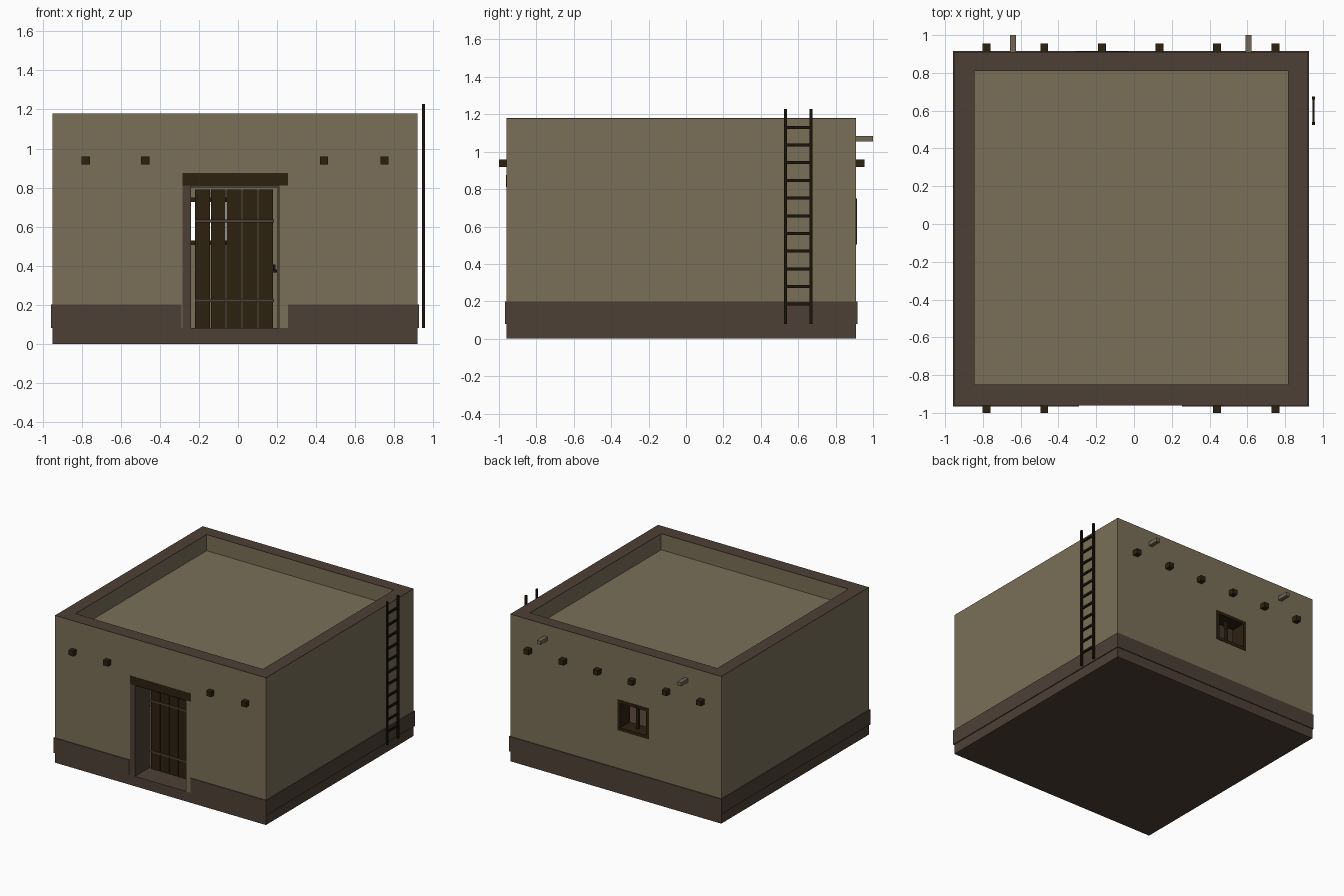
import bpy, bmesh
from mathutils import Vector

if "Cube" in bpy.data.objects:
    bpy.data.objects.remove(bpy.data.objects["Cube"])


def material(name, rgb):
    m = bpy.data.materials.new(name)
    m.diffuse_color = (*rgb, 1)
    m.use_nodes = True
    m.node_tree.nodes["Principled BSDF"].inputs["Base Color"].default_value = m.diffuse_color
    return m


TAN = material("tan plaster", (0.195, 0.160, 0.098))
BROWN = material("brown mud", (0.076, 0.051, 0.037))
WOOD = material("dark wood", (0.026, 0.015, 0.005))
POLE = material("blackened wood", (0.0105, 0.007, 0.003))
SPOUT = material("grey clay", (0.165, 0.135, 0.090))


def boxes(name, mat, ranges):
    """One object made of boxes, each (x0, x1, y0, y1, z0, z1)."""
    bm = bmesh.new()
    for x0, x1, y0, y1, z0, z1 in ranges:
        vs = bmesh.ops.create_cube(bm, size=1)["verts"]
        for v in vs:
            v.co = Vector(((x0 + x1) / 2 + v.co.x * (x1 - x0),
                           (y0 + y1) / 2 + v.co.y * (y1 - y0),
                           (z0 + z1) / 2 + v.co.z * (z1 - z0)))
    me = bpy.data.meshes.new(name)
    bm.to_mesh(me)
    bm.free()
    me.materials.append(mat)
    ob = bpy.data.objects.new(name, me)
    bpy.context.collection.objects.link(ob)
    return ob


def cut(ob, *ranges):
    for r in ranges:
        c = boxes("cutter", TAN, [r])
        c.hide_render = True
        mod = ob.modifiers.new("cut", "BOOLEAN")
        mod.operation = "DIFFERENCE"
        mod.solver = "EXACT"
        mod.object = c
        bpy.context.view_layer.objects.active = ob
        bpy.ops.object.modifier_apply(modifier=mod.name)
        bpy.data.objects.remove(c)


X0, X1, Y0, Y1 = -0.95, 0.92, -0.96, 0.91      # outer wall faces
IX0, IX1, IY0, IY1 = -0.845, 0.815, -0.85, 0.81  # inner wall faces
TOP, ROOF = 1.18, 1.05

# Foundation slab
boxes("foundation", BROWN, [(X0, X1, Y0, Y1, 0, 0.08)])

# Hollow walls with roof recess, doorway and back window
walls = boxes("walls", TAN, [(X0, X1, Y0, Y1, 0.08, TOP - 0.004)])
cut(walls,
    (IX0, IX1, IY0, IY1, 0.0, 0.99),
    (IX0, IX1, IY0, IY1, ROOF, 1.4),
    (-0.285, 0.21, -1.1, -0.80, 0.0, 0.81),
    (-0.285, 0.255, -1.1, -0.80, 0.81, 0.875),
    (-0.31, -0.03, 0.75, 1.1, 0.505, 0.75))

# Brown parapet cap
boxes("parapet_cap", BROWN, [
    (X0, X1, Y0, IY0, TOP - 0.004, TOP), (X0, X1, IY1, Y1, TOP - 0.004, TOP),
    (X0, IX0, IY0, IY1, TOP - 0.004, TOP), (IX1, X1, IY0, IY1, TOP - 0.004, TOP)])

# Skirting band, open at the doorway
E = 0.007
boxes("skirting", BROWN, [
    (X0 - E, -0.29, Y0 - E, Y0, 0.08, 0.20), (0.255, X1 + E, Y0 - E, Y0, 0.08, 0.20),
    (X0 - E, X1 + E, Y1, Y1 + E, 0.08, 0.20),
    (X0 - E, X0, Y0, Y1, 0.08, 0.20), (X1, X1 + E, Y0, Y1, 0.08, 0.20)])

# Doorway: lintel, jambs and head
boxes("lintel", WOOD, [(-0.285, 0.255, Y0 - 0.002, -0.79, 0.81, 0.875)])
boxes("door_jambs", BROWN, [(-0.285, -0.24, Y0, -0.78, 0.08, 0.81),
                            (0.203, 0.25, -0.95, -0.78, 0.08, 0.81),
                            (-0.24, 0.203, -0.95, -0.78, 0.80, 0.81)])

# Plank door with two straps and a handle
step = 0.405 / 5
boxes("door_planks", WOOD, [(-0.22 + i * step, -0.22 + (i + 1) * step - 0.005,
                             -0.785, -0.765, 0.08, 0.79) for i in range(5)])
boxes("door_straps", BROWN, [(-0.22, 0.185, -0.793, -0.785, z, z + 0.014)
                             for z in (0.215, 0.622)])
boxes("door_handle", POLE, [(0.18, 0.2, -0.805, -0.785, 0.365, 0.38),
                            (0.18, 0.192, -0.795, -0.78, 0.38, 0.405)])

# Back window frame and mullion
t = 0.025
boxes("window_frame", WOOD, [
    (-0.31, -0.31 + t, 0.79, Y1 + 0.003, 0.505, 0.75),
    (-0.03 - t, -0.03, 0.79, Y1 + 0.003, 0.505, 0.75),
    (-0.31 + t, -0.03 - t, 0.79, Y1 + 0.003, 0.505, 0.505 + t),
    (-0.31 + t, -0.03 - t, 0.79, Y1 + 0.003, 0.75 - t, 0.75),
    (-0.18, -0.16, 0.84, 0.86, 0.53, 0.725)])

# Roof beam ends, front and back
w = 0.021
boxes("beam_ends_front", WOOD, [(x - w, x + w, -1.0, -0.88, 0.917, 0.958)
                                for x in (-0.78, -0.475, 0.44, 0.75)])
boxes("beam_ends_back", WOOD, [(x - w, x + w, 0.83, 0.955, 0.917, 0.958)
                               for x in (-0.78, -0.475, -0.17, 0.135, 0.44, 0.75)])

# Roof drain spouts
boxes("drain_spouts", SPOUT, [(x - 0.016, x + 0.016, 0.82, 1.0, 1.055, 1.085)
                              for x in (-0.64, 0.605)])

# Ladder on the right wall
boxes("ladder_rails", POLE, [(0.943, 0.957, y - 0.008, y + 0.008, 0.08, 1.228)
                             for y in (0.532, 0.667)])
boxes("ladder_rungs", POLE, [(0.944, 0.956, 0.532, 0.667, z - 0.008, z + 0.008)
                             for z in [0.185 + i * 0.0945 for i in range(11)]])
